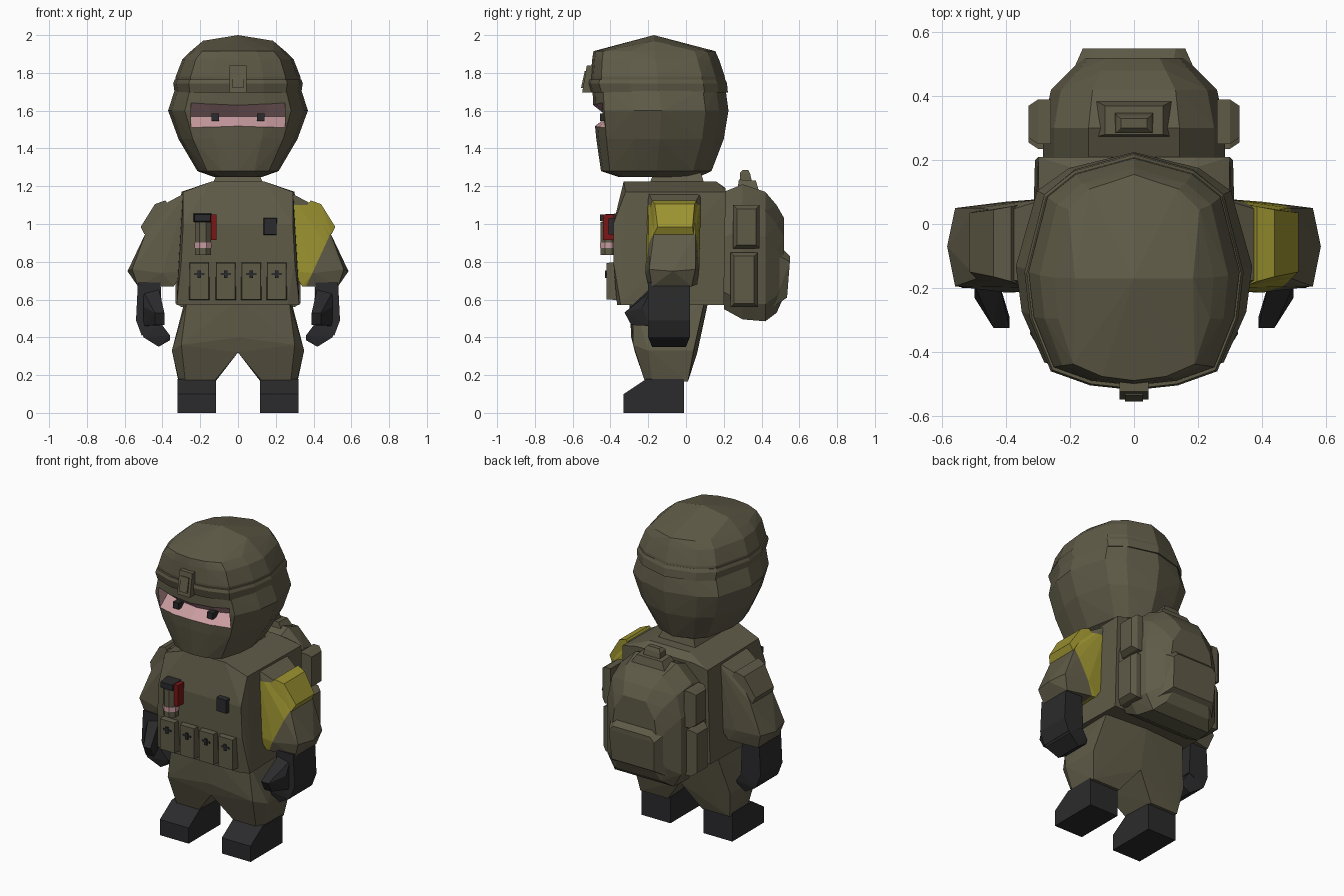
import bpy, bmesh, math
from mathutils import Vector

if "Cube" in bpy.data.objects:
    bpy.data.objects.remove(bpy.data.objects["Cube"])


def material(name, rgb):
    m = bpy.data.materials.new(name)
    m.diffuse_color = (*rgb, 1)
    m.use_nodes = True
    m.node_tree.nodes["Principled BSDF"].inputs["Base Color"].default_value = m.diffuse_color
    return m


OLIVE = material("olive cloth", (0.115, 0.104, 0.064))
BLACK = material("black rubber", (0.024, 0.024, 0.026))
YELLOW = material("yellow band", (0.33, 0.29, 0.03))
PINK = material("pink skin", (0.58, 0.33, 0.35))
RED = material("red lever", (0.20, 0.008, 0.008))


def finish(name, bm, *mats):
    bmesh.ops.recalc_face_normals(bm, faces=bm.faces[:])
    me = bpy.data.meshes.new(name)
    bm.to_mesh(me)
    bm.free()
    ob = bpy.data.objects.new(name, me)
    bpy.context.collection.objects.link(ob)
    for m in mats:
        me.materials.append(m)
    return ob


def hull_bm(pts):
    bm = bmesh.new()
    for p in pts:
        bm.verts.new(p)
    r = bmesh.ops.convex_hull(bm, input=bm.verts[:])
    junk = {g for g in r["geom_interior"] + r["geom_unused"] if isinstance(g, bmesh.types.BMVert)}
    bmesh.ops.delete(bm, geom=list(junk), context='VERTS')
    bmesh.ops.dissolve_limit(bm, angle_limit=0.02, verts=bm.verts[:], edges=bm.edges[:])
    return bm


def hull(name, pts, mat=OLIVE, side=0):
    """side 0: symmetric in x; 1 / -1: one sided; None: as given."""
    if side == 0:
        pts = [(s * x, y, z) for x, y, z in pts for s in (1, -1)]
    elif side == -1:
        pts = [(-x, y, z) for x, y, z in pts]
    return finish(name, hull_bm(pts), mat)


def box(x, y, z, cut=0.0):
    """Corners of a box; cut shrinks the front (low y) face."""
    c = []
    for i, yy in enumerate(y):
        k = cut if i == 0 else 0
        c += [(xx, yy, zz) for xx in (x[0] + k, x[1] - k) for zz in (z[0] + k, z[1] - k)]
    return c


def ring(z, w, yf, yb):
    """Half of the head outline at one height."""
    shape = [(0, 1), (.55, .93), (.82, .83), (1, .5), (.95, .3), (.76, .08), (.4, .02), (0, 0)]
    return [(w * a, yf + (yb - yf) * t, z) for a, t in shape]


# head with hood
head = hull("hood", ring(1.25, .13, -.36, .07) + ring(1.28, .215, -.45, .135)
            + ring(1.45, .315, -.475, .2) + ring(1.6, .37, -.49, .225) + ring(1.71, .335, -.495, .21))
head.data.materials.append(PINK)

# eye opening: a V groove that follows the curve of the face
bm = bmesh.new()
rows = []
for x in (-.25, -.15, 0, .15, .25):
    d = .065 * (x / .25) ** 2
    rows.append([bm.verts.new((x, y + d, z)) for y, z in ((-.415, 1.57), (-.70, 1.79), (-.70, 1.35))])
for a, b in zip(rows, rows[1:]):
    for i in range(3):
        j = (i + 1) % 3
        bm.faces.new((a[i], a[j], b[j], b[i]))
bm.faces.new(rows[0])
bm.faces.new(rows[-1])
for f in bm.faces:
    f.material_index = 1
cutter = finish("eye_opening_cutter", bm, OLIVE, PINK)
cutter.hide_render = True
mod = head.modifiers.new("eye opening", 'BOOLEAN')
mod.operation, mod.solver, mod.object = 'DIFFERENCE', 'EXACT', cutter
bpy.context.view_layer.objects.active = head
bpy.ops.object.modifier_apply(modifier=mod.name)
bpy.data.objects.remove(cutter)

for s, n in ((1, "left"), (-1, "right")):
    hull(n + "_eye", box((.1, .14), (-.455, -.38), (1.545, 1.585)), BLACK, s)

# helmet, brim and front mount
hull("helmet", ring(1.70, .33, -.50, .215) + ring(1.78, .33, -.505, .205) + ring(1.87, .295, -.497, .175)
     + ring(1.915, .25, -.49, .155) + [(.185, -.17, 1.97), (0, -.17, 2.0)])
hull("helmet_brim", ring(1.695, .335, -.505, .222) + ring(1.745, .343, -.52, .217) + ring(1.765, .335, -.515, .208))
hull("helmet_mount", [(.045, -.55, 1.695), (.045, -.525, 1.84), (.045, -.50, 1.695), (.045, -.49, 1.84)])
hull("mount_plate", [(.028, -.556, 1.72), (.028, -.536, 1.81), (.028, -.53, 1.72), (.028, -.51, 1.81)])

# neck and vest
hull("neck", [(.14, -.2, 1.2), (.14, .1, 1.2), (.11, -.17, 1.27), (.11, .08, 1.27)])
hull("vest", [(.325, -.345, .57), (.26, -.365, .57), (.31, .2, .57), (.30, -.385, .8), (.29, -.385, 1.0),
              (.29, -.32, 1.17), (.30, .21, 1.17), (.14, -.33, 1.225), (.14, .16, 1.225), (.2, .21, 1.19)])

for s, n in ((1, "left"), (-1, "right")):
    # trouser leg and boot
    hull(n + "_trouser_leg", [(0, -.30, .6), (.27, -.28, .6), (.28, .10, .6), (0, .12, .6),
         (0, -.29, .4), (.3, -.28, .36), (.35, -.2, .33), (.34, .04, .33), (0, .06, .32), (0, -.27, .32),
         (.12, -.22, .175), (.28, -.22, .175), (.315, -.18, .18), (.315, .01, .165), (.12, .01, .165)], OLIVE, s)
    hull(n + "_boot", [(x, y, z) for x in (.117, .32) for y, z in
         ((-.33, 0), (-.33, .1), (-.21, .18), (-.01, .18), (-.01, 0))], BLACK, s)

    # sleeve, with the inner strip of the left one coloured as a band
    pts = [(.27, -.2, 1.17), (.27, .08, 1.17), (.40, -.17, 1.10), (.40, .04, 1.10), (.49, -.17, .95),
           (.49, .05, .95), (.585, -.07, .75), (.56, -.195, .76), (.56, .05, .76), (.53, -.18, .67),
           (.53, .03, .67), (.34, -.20, .67), (.34, .06, .68), (.29, -.21, .75), (.29, .07, .75),
           (.40, -.215, .74), (.40, .07, .76)]
    bm = hull_bm([(s * x, y, z) for x, y, z in pts])
    if s == 1:
        p, nrm = Vector((.37, 0, .69)), Vector((.26, 0, -.12)).normalized()
        for co, no in ((p, nrm), (Vector((0, 0, 1.1)), Vector((0, 0, 1)))):
            bmesh.ops.bisect_plane(bm, geom=bm.verts[:] + bm.edges[:] + bm.faces[:], plane_co=co, plane_no=no)
        for f in bm.faces:
            c = f.calc_center_median()
            f.material_index = int((c - p).dot(nrm) < 0 and c.z < 1.1)
    finish(n + "_sleeve", bm, OLIVE, YELLOW)

    # shoulder patch
    hull(n + "_shoulder_patch", [(x, y, z) for x, z, a, b in
         ((.36, 1.09, -.19, .06), (.385, 1.125, -.18, .055), (.44, 1.105, -.165, .045), (.515, .985, -.15, .035),
          (.495, .945, -.17, .04)) for y in (a, b)], YELLOW if s == 1 else OLIVE, s)

    # glove: palm, curled fingers, thumb
    hull(n + "_glove_palm", [(x, y, z) for x, z in ((.41, .69), (.53, .69), (.54, .49), (.51, .41), (.40, .47))
         for y in (-.2, .02)], BLACK, s)
    hull(n + "_glove_fingers", [(x, y, z) for x, z, a, b in
         ((.535, .49, -.2, .02), (.42, .49, -.2, .02), (.36, .41, -.19, .01), (.36, .385, -.18, 0),
          (.42, .35, -.18, 0), (.50, .40, -.2, .02)) for y in (a, b)], BLACK, s)
    hull(n + "_glove_thumb", [(.42, -.19, .66), (.50, -.19, .64), (.43, -.19, .47), (.50, -.19, .46),
         (.39, -.325, .53), (.44, -.325, .53), (.39, -.29, .465), (.44, -.29, .465), (.50, -.23, .56)], BLACK, s)

    # backpack side pockets
    for label, y, z in (("upper", (.25, .39), (.87, 1.1)), ("lower", (.235, .38), (.56, .85))):
        hull(f"{n}_{label}_side_pocket", [(x, yy, zz) for x, k in ((.26, 0), (.30, 0), (.33, .02))
             for yy in (y[0] + k, y[1] - k) for zz in (z[0] + k, z[1] - k)], OLIVE, s)

# backpack body: slices of (y, half width, low z, high z)
bag = []
for y, w, lo, hi in ((.20, .285, .55, 1.17), (.30, .285, .495, 1.21), (.42, .26, .485, 1.17),
                     (.48, .20, .53, 1.10), (.52, .16, .62, 1.03)):
    bag += [(w * .5, y, hi), (w * .88, y, hi - .10), (w, y, hi - .24), (w, y, lo + .09), (w * .8, y, lo)]
hull("backpack", bag)
hull("backpack_back_pocket", [(.20, .46, .56), (.15, .535, .61), (.16, .55, .80), (.13, .55, .83),
                              (.12, .48, .90), (.20, .46, .85)])
hull("backpack_top_pad", [(.13, .27, 1.17), (.13, .39, 1.16), (.09, .28, 1.235), (.09, .37, 1.23)])
hull("backpack_handle", [(.06, .285, 1.22), (.06, .35, 1.22), (.055, .285, 1.27), (.055, .34, 1.265),
                         (.04, .30, 1.285), (.04, .33, 1.285)])

# magazine pouches with buckles
for i, x in enumerate((-.205, -.065, .07, .205)):
    hull(f"pouch_{i + 1}", box((x - .056, x + .056), (-.42, -.33), (.595, .80), .006), OLIVE, None)
    hull(f"pouch_strap_{i + 1}", box((x - .028, x + .028), (-.425, -.415), (.73, .741)), BLACK, None)
    hull(f"pouch_buckle_{i + 1}", box((x - .009, x + .009), (-.428, -.415), (.715, .755)), BLACK, None)


# chest canister: body, ring, cap and lever
def tube(name, r, z0, z1, mat):
    hull(name, [(-.186 + r * math.cos(a), -.41 + r * math.sin(a), z) for z in (z0, z1)
                for a in (math.tau * (i + .5) / 8 for i in range(8))], mat, None)


tube("canister_body", .046, .835, 1.01, OLIVE)
tube("canister_ring", .049, .872, .902, PINK)
hull("canister_cap", box((-.235, -.14), (-.455, -.37), (1.01, 1.055), .005), BLACK, None)
hull("canister_lever", box((-.143, -.115), (-.44, -.38), (.915, 1.05)), RED, None)

# radio box on the chest
hull("chest_radio", box((.132, .208), (-.41, -.35), (.94, 1.035), .005), BLACK, None)
